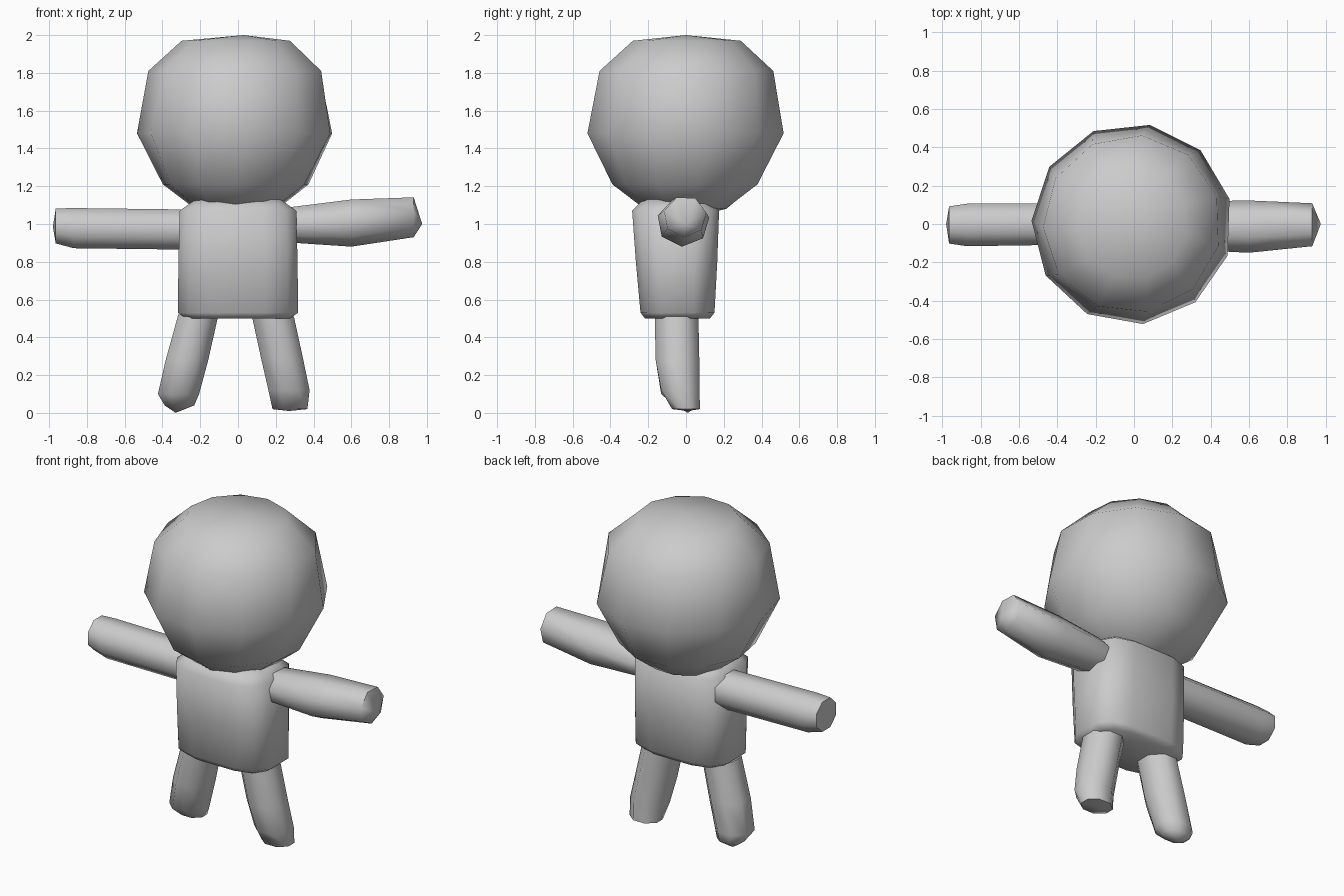
import bpy
import bmesh
import math
from mathutils import Vector

cube = bpy.data.objects.get("Cube")
if cube:
    bpy.data.objects.remove(cube, do_unlink=True)

# Single plain grey
grey = bpy.data.materials.new("Plain grey")
grey.use_nodes = True
colour = (0.6, 0.6, 0.6, 1)
grey.diffuse_color = colour
grey.node_tree.nodes["Principled BSDF"].inputs["Base Color"].default_value = colour


def ring(centre, a, b, axis, sides, phase=0.0, power=1.0):
    """Closed loop around axis; power below 1 makes it boxier."""
    points = []
    for i in range(sides):
        t = 2 * math.pi * (i + phase) / sides
        c, s = math.cos(t), math.sin(t)
        u = a * math.copysign(abs(c) ** power, c)
        v = b * math.copysign(abs(s) ** power, s)
        offset = Vector((0, u, v)) if axis == "X" else Vector((u, v, 0))
        points.append(Vector(centre) + offset)
    return points


def loft(name, rings, start=None, end=None, angle=60):
    """Skin the rings and close each end with a fan to a point."""
    bm = bmesh.new()
    loops = [[bm.verts.new(p) for p in r] for r in rings]
    n = len(loops[0])
    for low, high in zip(loops, loops[1:]):
        for i in range(n):
            j = (i + 1) % n
            bm.faces.new((low[i], low[j], high[j], high[i]))
    for loop, tip in ((loops[0], start), (loops[-1], end)):
        if tip is None:
            bm.faces.new(loop)
        else:
            v = bm.verts.new(tip)
            for i in range(n):
                bm.faces.new((loop[i], loop[(i + 1) % n], v))
    bmesh.ops.recalc_face_normals(bm, faces=bm.faces)
    mesh = bpy.data.meshes.new(name)
    bm.to_mesh(mesh)
    bm.free()
    mesh.materials.append(grey)
    obj = bpy.data.objects.new(name, mesh)
    bpy.context.collection.objects.link(obj)
    bpy.ops.object.select_all(action="DESELECT")
    obj.select_set(True)
    bpy.context.view_layer.objects.active = obj
    bpy.ops.object.shade_smooth_by_angle(angle=math.radians(angle))
    return obj


# Head: coarse ball with a flattened crown
profile = [(0.22, 1.08), (0.39, 1.21), (0.525, 1.48), (0.465, 1.81), (0.29, 1.97)]
loft("head",
     [ring((-0.01, 0, z), r, r, "Z", 11, 0.2 + 0.12 * k) for k, (r, z) in enumerate(profile)],
     (0, 0, 1.03), (0.03, 0, 2.0))

# Torso: boxy loft, deeper at the chest than at the hips
torso = [
    ((0, -0.045, 0.50), 0.28, 0.175),
    ((0, -0.045, 0.53), 0.325, 0.20),
    ((0, -0.05, 0.80), 0.322, 0.22),
    ((0, -0.055, 1.07), 0.315, 0.235),
    ((0, -0.06, 1.13), 0.23, 0.17),
]
loft("torso", [ring(c, a, b, "Z", 12, 0.5, 0.6) for c, a, b in torso],
     (0, -0.04, 0.50), (0, -0.05, 1.12))

# Arms: straight right arm, slightly raised left arm
right_arm = [
    ((-0.22, 0, 0.97), 0.115, 0.115),
    ((-0.87, -0.005, 0.978), 0.12, 0.115),
    ((-0.965, -0.005, 0.99), 0.105, 0.10),
]
loft("right_arm", [ring(c, a, b, "X", 8, 0.5) for c, a, b in right_arm],
     end=(-0.98, 0, 0.985))

left_arm = [
    ((0.22, -0.01, 0.99), 0.10, 0.10),
    ((0.30, -0.01, 1.00), 0.13, 0.10),
    ((0.60, -0.015, 1.01), 0.14, 0.13),
    ((0.93, -0.005, 1.04), 0.115, 0.11),
]
loft("left_arm", [ring(c, a, b, "X", 7, 0.2) for c, a, b in left_arm],
     end=(0.975, 0, 1.00))

# Legs: splayed outward, with blunt feet
right_leg = [
    ((-0.21, -0.05, 0.52), 0.115, 0.125),
    ((-0.27, -0.045, 0.28), 0.122, 0.125),
    ((-0.315, -0.03, 0.10), 0.118, 0.11),
    ((-0.31, 0, 0.04), 0.085, 0.07),
]
loft("right_leg", [ring(c, a, b, "Z", 8, 0.5) for c, a, b in right_leg],
     end=(-0.33, 0.01, 0.0))

left_leg = [
    ((0.185, -0.05, 0.51), 0.12, 0.125),
    ((0.235, -0.045, 0.28), 0.12, 0.125),
    ((0.27, -0.03, 0.12), 0.118, 0.11),
    ((0.275, 0, 0.02), 0.10, 0.08),
]
loft("left_leg", [ring(c, a, b, "Z", 8, 0.5) for c, a, b in left_leg],
     end=(0.27, 0.01, 0.01))
